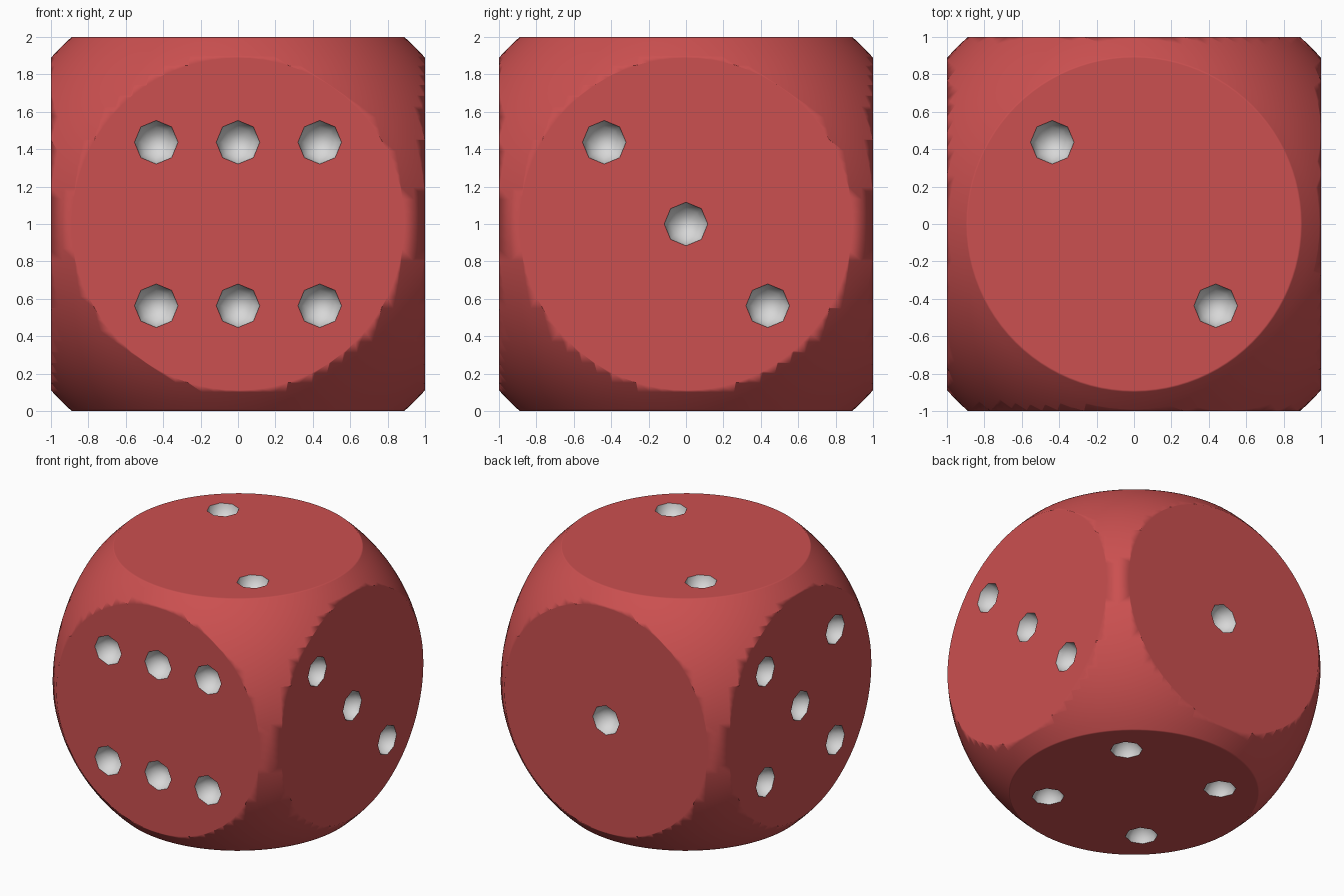
import bpy, bmesh, math
from mathutils import Vector, Matrix

if "Cube" in bpy.data.objects:
    bpy.data.objects.remove(bpy.data.objects["Cube"])

R = 1.338      # radius of the ball that rounds the cube
P = 0.437      # pip offset from the face centre
PR = 0.118     # pip radius


def mat(name, col):
    m = bpy.data.materials.new(name)
    m.diffuse_color = (*col, 1)
    m.use_nodes = True
    m.node_tree.nodes["Principled BSDF"].inputs["Base Color"].default_value = m.diffuse_color
    return m


red = mat("red", (0.60, 0.08, 0.08))
white = mat("pip white", (0.68, 0.68, 0.68))


def make(name, bm):
    me = bpy.data.meshes.new(name)
    bm.to_mesh(me)
    bm.free()
    ob = bpy.data.objects.new(name, me)
    bpy.context.collection.objects.link(ob)
    me.materials.append(red)
    me.materials.append(white)
    return ob


# body: ball sliced flat on six sides
bm = bmesh.new()
bmesh.ops.create_uvsphere(bm, u_segments=96, v_segments=64, radius=R)
for axis in range(3):
    for s in (-1, 1):
        n = Vector((0, 0, 0))
        n[axis] = s
        res = bmesh.ops.bisect_plane(bm, geom=bm.verts[:] + bm.edges[:] + bm.faces[:],
                                     plane_co=n, plane_no=n, clear_outer=True)
        bmesh.ops.contextual_create(
            bm, geom=[e for e in bm.edges if e.is_boundary])
bmesh.ops.translate(bm, verts=bm.verts, vec=(0, 0, 1))
bmesh.ops.recalc_face_normals(bm, faces=bm.faces)
die = make("die_body", bm)

# pips: eight-sided balls cut into each face, (normal, right, up, spots)
corners = [(-1, -1), (-1, 1), (1, -1), (1, 1)]
diagonal = [(-1, 1), (1, -1)]
sides = [
    ((0, -1, 0), (1, 0, 0), (0, 0, 1), corners + [(0, 1), (0, -1)]),
    ((1, 0, 0), (0, 1, 0), (0, 0, 1), diagonal + [(0, 0)]),
    ((0, 0, 1), (1, 0, 0), (0, 1, 0), diagonal),
    ((0, 1, 0), (-1, 0, 0), (0, 0, 1), [(0, 0)]),
    ((-1, 0, 0), (0, -1, 0), (0, 0, 1), corners + [(0, 0)]),
    ((0, 0, -1), (1, 0, 0), (0, -1, 0), corners),
]
bm = bmesh.new()
for n, r, u, spots in sides:
    n, r, u = Vector(n), Vector(r), Vector(u)
    rot = Matrix((r, u, n)).transposed().to_4x4()
    for a, b in spots:
        c = n * 1.008 + r * a * P + u * b * P + Vector((0, 0, 1))
        bmesh.ops.create_uvsphere(bm, u_segments=8, v_segments=8, radius=PR,
                                  matrix=Matrix.Translation(c) @ rot)
bmesh.ops.recalc_face_normals(bm, faces=bm.faces)
for f in bm.faces:
    f.material_index = 1
cutter = make("pip_cutter", bm)
cutter.hide_render = True

# cut the pips, then smooth with the flat faces kept flat
bpy.context.view_layer.objects.active = die
die.select_set(True)
cut = die.modifiers.new("pips", 'BOOLEAN')
cut.operation = 'DIFFERENCE'
cut.solver = 'EXACT'
cut.object = cutter
bpy.ops.object.modifier_apply(modifier=cut.name)
bpy.data.objects.remove(cutter)
bpy.ops.object.shade_smooth_by_angle(angle=math.radians(60))
wn = die.modifiers.new("flat_faces", 'WEIGHTED_NORMAL')
wn.weight = 100
wn.keep_sharp = True
